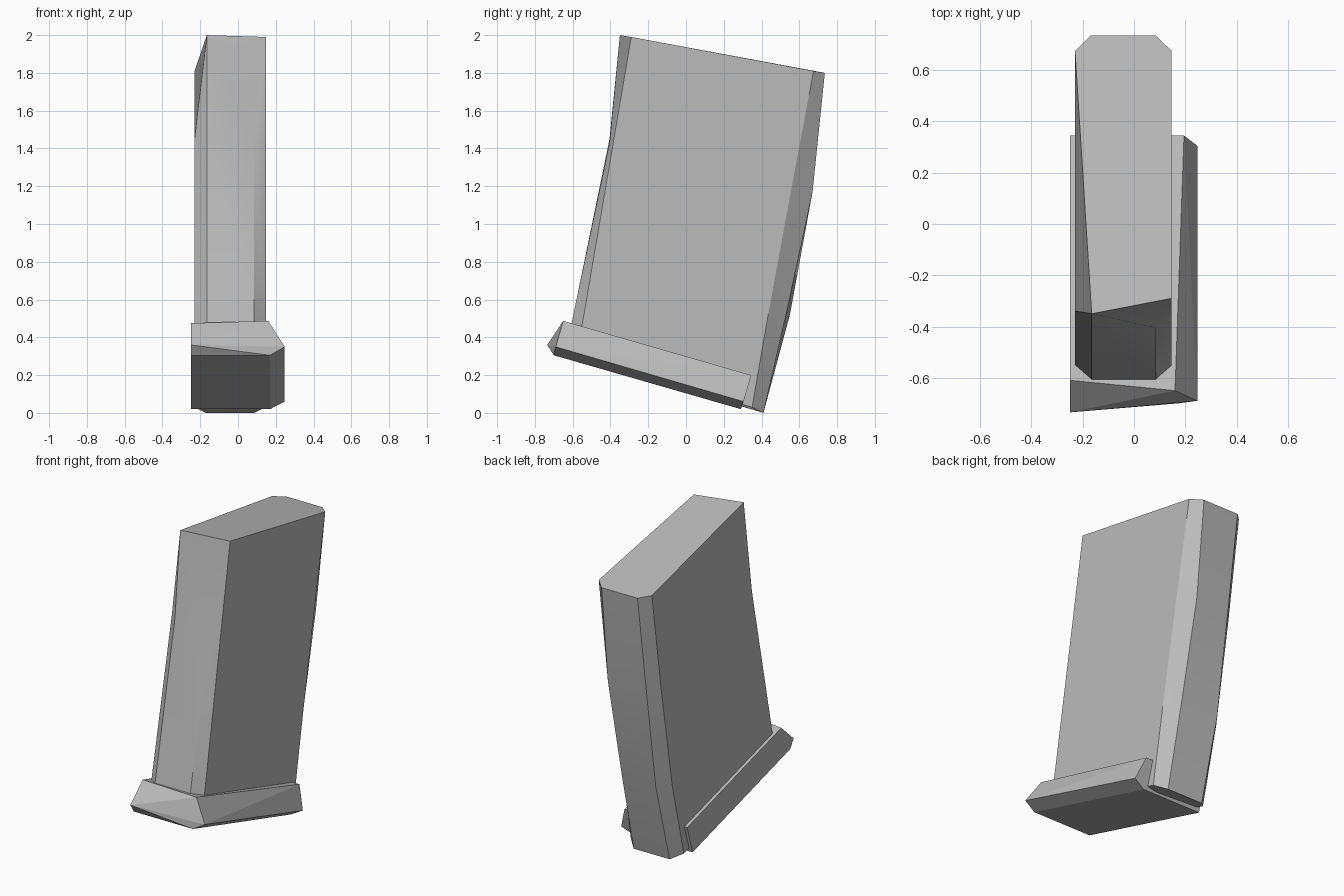
import bpy, bmesh, math

cube = bpy.data.objects.get("Cube")
if cube:
    bpy.data.objects.remove(cube, do_unlink=True)

GREY = (0.5, 0.5, 0.5, 1.0)
grey = bpy.data.materials.new("plain_grey")
grey.use_nodes = True
grey.diffuse_color = GREY
grey.node_tree.nodes["Principled BSDF"].inputs["Base Color"].default_value = GREY


def finish(bm, name, angle):
    bmesh.ops.recalc_face_normals(bm, faces=bm.faces)
    mesh = bpy.data.meshes.new(name)
    bm.to_mesh(mesh)
    bm.free()
    mesh.materials.append(grey)
    obj = bpy.data.objects.new(name, mesh)
    bpy.context.collection.objects.link(obj)
    bpy.ops.object.select_all(action='DESELECT')
    obj.select_set(True)
    bpy.context.view_layer.objects.active = obj
    if angle:
        bpy.ops.object.shade_smooth_by_angle(angle=math.radians(angle))
    return obj


# Curved body: eight corner columns, each (x, y, z) from top to bottom
columns = [
    [(-.165, -.35, 2.0), (-.23, -.34, 1.45), (-.23, -.53, .55), (-.23, -.58, .31)],
    [(-.165, -.35, 2.0), (-.165, -.405, 1.45), (-.165, -.59, .55), (-.165, -.64, .31)],
    [(.147, -.29, 1.99), (.085, -.405, 1.43), (.085, -.59, .55), (.085, -.64, .31)],
    [(.147, -.29, 1.99), (.147, -.385, 1.43), (.147, -.535, .55), (.147, -.58, .30)],
    [(.147, .675, 1.81), (.147, .555, 1.17), (.147, .435, .52), (.147, .35, .03)],
    [(.085, .735, 1.8), (.085, .67, 1.17), (.085, .53, .52), (.085, .41, 0)],
    [(-.17, .735, 1.8), (-.17, .645, 1.17), (-.17, .55, .52), (-.17, .41, 0)],
    [(-.23, .675, 1.81), (-.23, .58, 1.17), (-.23, .47, .52), (-.23, .35, .03)],
]
bm = bmesh.new()
grid = [[bm.verts.new(p) for p in col] for col in columns]
for i, a in enumerate(grid):
    b = grid[(i + 1) % len(grid)]
    for k in range(3):
        bm.faces.new((a[k], a[k + 1], b[k + 1], b[k]))
bm.faces.new([c[0] for c in grid])
bm.faces.new([c[3] for c in grid])
bmesh.ops.remove_doubles(bm, verts=bm.verts, dist=0.001)
finish(bm, "curved_body", 20)

# Sloping base plate: flat left side, bevelled right side
left = [(-.25, -.61, .475), (-.25, -.735, .36), (-.25, -.70, .305),
        (-.25, .29, .02), (-.25, .345, .20)]
right = [(.16, -.65, .487), (.247, -.69, .35), (.17, -.70, .305),
         (.17, .29, .02), (.247, .305, .06), (.195, .345, .20)]
bm = bmesh.new()
for p in left + right:
    bm.verts.new(p)
bmesh.ops.convex_hull(bm, input=bm.verts)
bmesh.ops.dissolve_limit(bm, angle_limit=math.radians(2), verts=bm.verts, edges=bm.edges)
finish(bm, "base_plate", 0)
